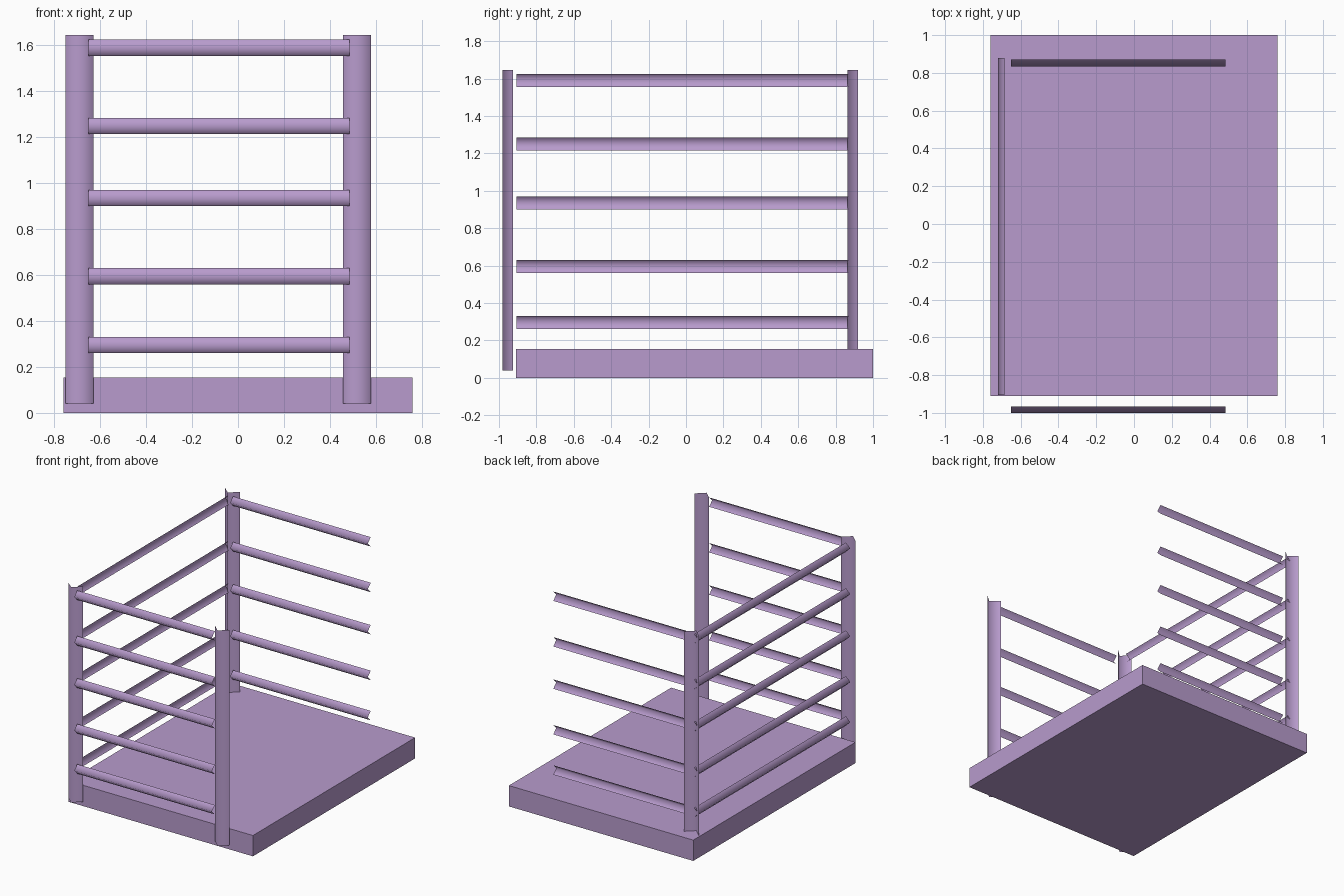
import bpy, bmesh
from mathutils import Vector

if "Cube" in bpy.data.objects:
    bpy.data.objects.remove(bpy.data.objects["Cube"])

mat = bpy.data.materials.new("lilac")
mat.diffuse_color = (0.48, 0.33, 0.61, 1)
mat.use_nodes = True
mat.node_tree.nodes["Principled BSDF"].inputs["Base Color"].default_value = mat.diffuse_color


def finish(name, bm, smooth):
    me = bpy.data.meshes.new(name)
    bm.to_mesh(me)
    bm.free()
    me.materials.append(mat)
    for p in me.polygons:
        p.use_smooth = smooth
    ob = bpy.data.objects.new(name, me)
    bpy.context.collection.objects.link(ob)
    return ob


def channel(name, start, end, half, bulge):
    """Open folded strip: rims at +-half, ridge pushed out by bulge."""
    half, bulge = Vector(half), Vector(bulge)
    bm = bmesh.new()
    rows = [[bm.verts.new(Vector(p) + o) for o in (half, bulge, -half)]
            for p in (start, end)]
    for i in range(2):
        f = bm.faces.new((rows[0][i], rows[0][i + 1], rows[1][i + 1], rows[1][i]))
        f.normal_update()
        if f.normal.dot(bulge) < 0:
            f.normal_flip()
    return finish(name, bm, True)


# base slab
bm = bmesh.new()
bmesh.ops.create_cube(bm, size=1)
bmesh.ops.scale(bm, vec=(1.52, 1.91, 0.155), verts=bm.verts)
bmesh.ops.translate(bm, vec=(0, 0.045, 0.0775), verts=bm.verts)
finish("base", bm, False)

# corner posts
for name, x, y in (("front_left_post", -0.69, -0.925),
                   ("front_right_post", 0.518, -0.925),
                   ("back_left_post", -0.69, 0.92)):
    channel(name, (x, y, 0.04), (x, y, 1.645), (0.061, 0, 0), (0, -0.056, 0))

# rails on the front, back and left sides
for i, z in enumerate((0.295, 0.595, 0.935, 1.25, 1.59), 1):
    up = (0, 0, 0.035)
    for side, y in (("front", -0.965), ("back", 0.87)):
        channel(f"{side}_rail_{i}", (-0.65, y, z), (0.485, y, z), up, (0, -0.035, 0))
    channel(f"left_rail_{i}", (-0.685, -0.905, z), (-0.685, 0.88, z), up, (-0.035, 0, 0))
